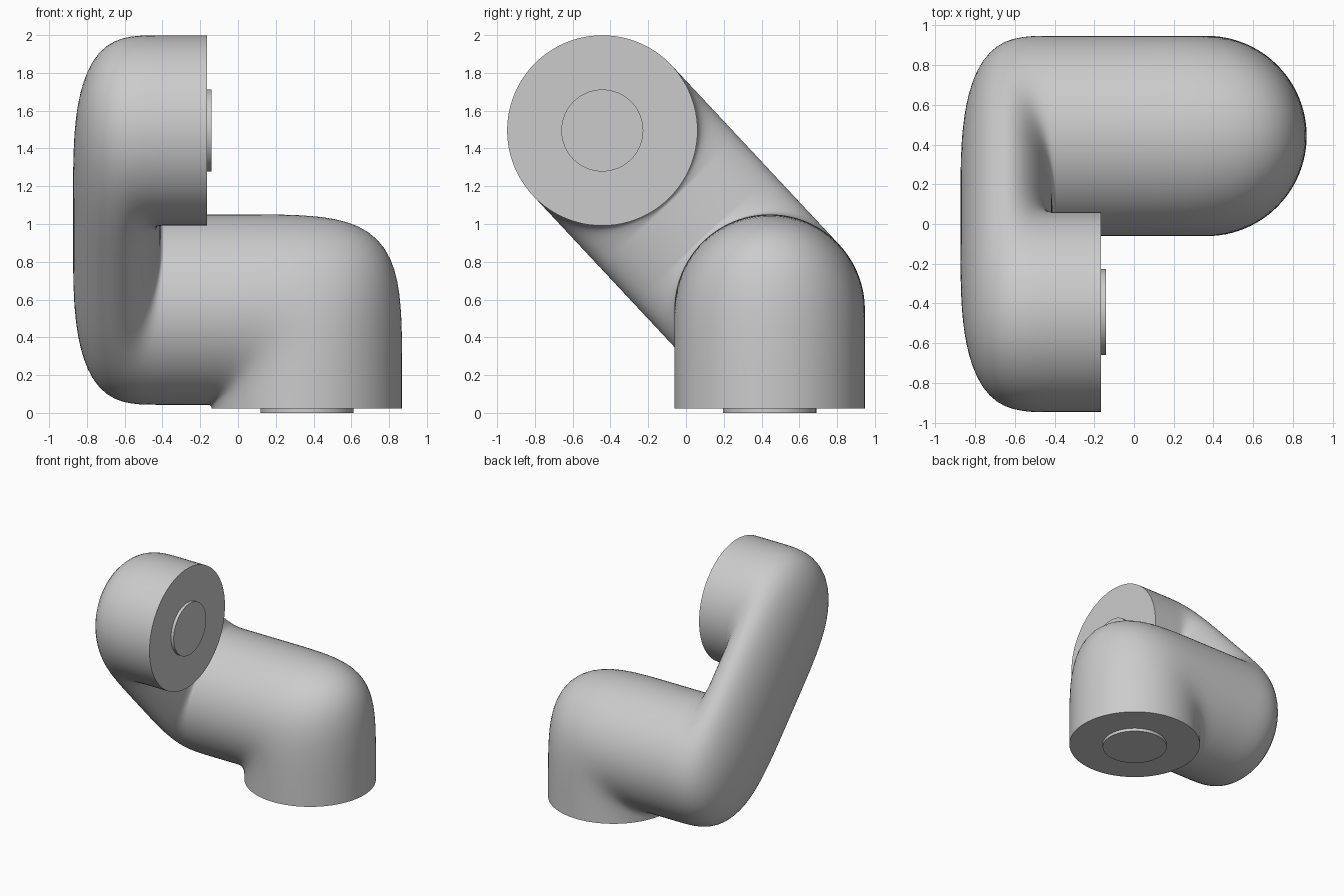
import bpy, bmesh
from math import sin, cos, pi, atan2
from mathutils import Vector as V

if "Cube" in bpy.data.objects:
    bpy.data.objects.remove(bpy.data.objects["Cube"])

N = 96          # points around the tube
RAD = 0.504     # tube radius
RHO = 0.02      # tiny fillet on the inside of each bend
X, Y, Z = V((1, 0, 0)), V((0, 1, 0)), V((0, 0, 1))


def ring(center, a, w, la, lw, phase):
    """Elliptical cross-section spanned by directions a and w."""
    pts = []
    for k in range(N):
        t = 2 * pi * k / N + phase
        pts.append(center + a * (la * cos(t)) + w * (lw * sin(t)))
    return pts


def elbow(pivot, e0, e1, w, A, B, n, phase, steps=32):
    """Sections fanned about the inside corner; outside is a superellipse."""
    out = []
    for i in range(steps + 1):
        t = pi / 2 * i / steps
        d = e0 * cos(t) + e1 * sin(t)
        R = (abs(cos(t) / A) ** n + abs(sin(t) / B) ** n) ** (-1 / n)
        out.append(ring(pivot + d * (R + RHO) / 2, d, w, (R - RHO) / 2, RAD, phase))
    return out


def finish(bm, name):
    bmesh.ops.recalc_face_normals(bm, faces=bm.faces)
    me = bpy.data.meshes.new(name)
    bm.to_mesh(me)
    bm.free()
    ob = bpy.data.objects.new(name, me)
    bpy.context.collection.objects.link(ob)
    bpy.ops.object.select_all(action='DESELECT')
    ob.select_set(True)
    bpy.context.view_layer.objects.active = ob
    bpy.ops.object.shade_smooth_by_angle(angle=0.7)
    return ob


# Tube axes: lower pipe, upper pipe, and the slanted link between them
low, up = V((0, 0.443, 0.547)), V((0, -0.443, 1.495))
d = (up - low).normalized()
w = X.cross(d)
phase = atan2(Z.dot(w), Z.dot(-d))
arm = RAD + RHO
reach = 2 * RAD + RHO
xi = -0.39      # inner face of the flattened link
thick = 0.483

# Tube body: base socket, three bends, upper socket
base = elbow(V((0.365 - arm, low.y, low.z - arm)), X, Z, Y, reach, reach, 5.0, 0)
mid = elbow(low + d * arm + X * xi, -d, -X, w, reach, thick, 3.7, phase)
top = elbow(up - d * arm + X * xi, -X, d, w, thick, reach, 3.7, phase)
rings = [[V((p.x, p.y, 0.025)) for p in base[0]]] + base + mid + top
rings.append([V((-0.165, p.y, p.z)) for p in top[-1]])

bm = bmesh.new()
loops = [[bm.verts.new(p) for p in r] for r in rings]
for a, b in zip(loops, loops[1:]):
    for k in range(N):
        j = (k + 1) % N
        bm.faces.new((a[k], a[j], b[j], b[k]))
bm.faces.new(loops[0])
bm.faces.new(loops[-1])
finish(bm, "bent_tube_body")


# Raised round bosses on both end faces
def boss(name, center, axis, r, depth):
    bm = bmesh.new()
    bmesh.ops.create_cone(bm, cap_ends=True, segments=64, radius1=r, radius2=r, depth=depth)
    rot = Z.rotation_difference(axis).to_matrix()
    for v in bm.verts:
        v.co = rot @ v.co + center
    finish(bm, name)


boss("base_boss", V((0.365, low.y, 0.02)), Z, 0.247, 0.04)
boss("upper_boss", V((-0.16, up.y, up.z)), X, 0.217, 0.04)
